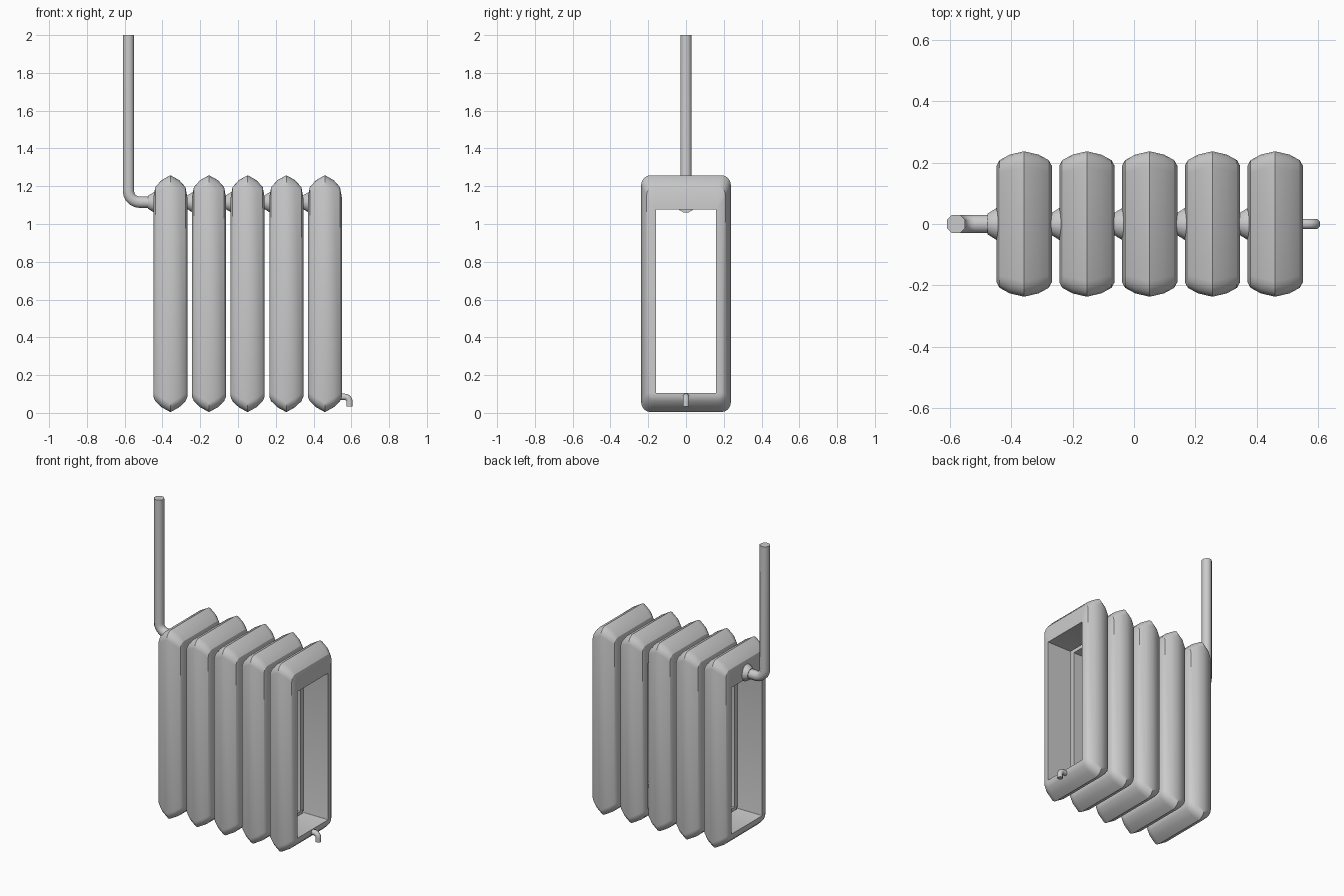
import bpy, bmesh
from math import sin, cos, pi, radians
from mathutils import Vector

if "Cube" in bpy.data.objects:
    bpy.data.objects.remove(bpy.data.objects["Cube"])


def make_object(name, bm, angle=30):
    bmesh.ops.recalc_face_normals(bm, faces=bm.faces[:])
    mesh = bpy.data.meshes.new(name)
    bm.to_mesh(mesh)
    bm.free()
    obj = bpy.data.objects.new(name, mesh)
    bpy.context.collection.objects.link(obj)
    bpy.ops.object.select_all(action='DESELECT')
    obj.select_set(True)
    bpy.context.view_layer.objects.active = obj
    bpy.ops.object.shade_smooth_by_angle(angle=radians(angle))
    return obj


def bridge(bm, a, b):
    n = len(a)
    for i in range(n):
        bm.faces.new((a[i], a[(i + 1) % n], b[(i + 1) % n], b[i]))


def rounded_rect(bm, x, half_y, z0, z1, r, seg=4):
    corners = [(half_y - r, z1 - r, 0), (-half_y + r, z1 - r, 1),
               (-half_y + r, z0 + r, 2), (half_y - r, z0 + r, 3)]
    loop = []
    for cy, cz, q in corners:
        for i in range(seg + 1):
            a = (q + i / seg) * pi / 2
            loop.append(bm.verts.new((x, cy + r * cos(a), cz + r * sin(a))))
    return loop


def section(name, cx):
    # x offset, half depth, bottom, top, corner radius
    half = [(0.0, 0.237, 0.004, 1.258, 0.05), (0.047, 0.226, 0.03, 1.232, 0.05),
            (0.08, 0.208, 0.062, 1.195, 0.04), (0.09, 0.19, 0.085, 1.14, 0.025),
            (0.09, 0.16, 0.105, 1.078, 0.002)]
    profile = half + [(-x, *rest) for x, *rest in half[:0:-1]]
    bm = bmesh.new()
    loops = [rounded_rect(bm, cx + x, *rest) for x, *rest in profile]
    for i in range(len(loops)):
        if i != 4:
            bridge(bm, loops[i], loops[(i + 1) % len(loops)])
    bridge(bm, loops[4], loops[5])
    return make_object(name, bm)


def tube(name, points, radii, sides=8):
    # sweep a polygon along a path in the xz plane
    bm = bmesh.new()
    pts = [Vector((x, 0, z)) for x, z in points]
    rings = []
    for i, p in enumerate(pts):
        t = (pts[min(i + 1, len(pts) - 1)] - pts[max(i - 1, 0)]).normalized()
        n, y = Vector((t.z, 0, -t.x)), Vector((0, 1, 0))
        ring = []
        for k in range(sides):
            a = 2 * pi * (k + 0.5) / sides
            ring.append(bm.verts.new(p + radii[i] * (cos(a) * n + sin(a) * y)))
        rings.append(ring)
    for a, b in zip(rings, rings[1:]):
        bridge(bm, a, b)
    bm.faces.new(rings[0])
    bm.faces.new(rings[-1])
    return make_object(name, bm, 46)


def arc(cx, cz, r, a0, a1, n=5):
    return [(cx + r * cos(radians(a0 + (a1 - a0) * i / n)),
             cz + r * sin(radians(a0 + (a1 - a0) * i / n))) for i in range(n + 1)]


# heating sections, each with a tapered collar on its left side
for i in range(5):
    x = -0.358 + 0.2045 * i
    section(f"section_{i + 1}", x)
    tube(f"collar_{i + 1}", [(x - 0.119, 1.115), (x - 0.088, 1.115), (x - 0.08, 1.115)],
         [0.035, 0.055, 0.055], 12)

# supply pipe rising on the left
path = [(-0.44, 1.115)] + arc(-0.52, 1.175, 0.06, 270, 180) + [(-0.58, 2.0)]
tube("supply_pipe", path, [0.0325] * len(path))

# drain spout at the lower right
path = [(0.53, 0.085)] + arc(0.565, 0.06, 0.025, 90, 0) + [(0.59, 0.033)]
tube("drain_spout", path, [0.018] * len(path))
